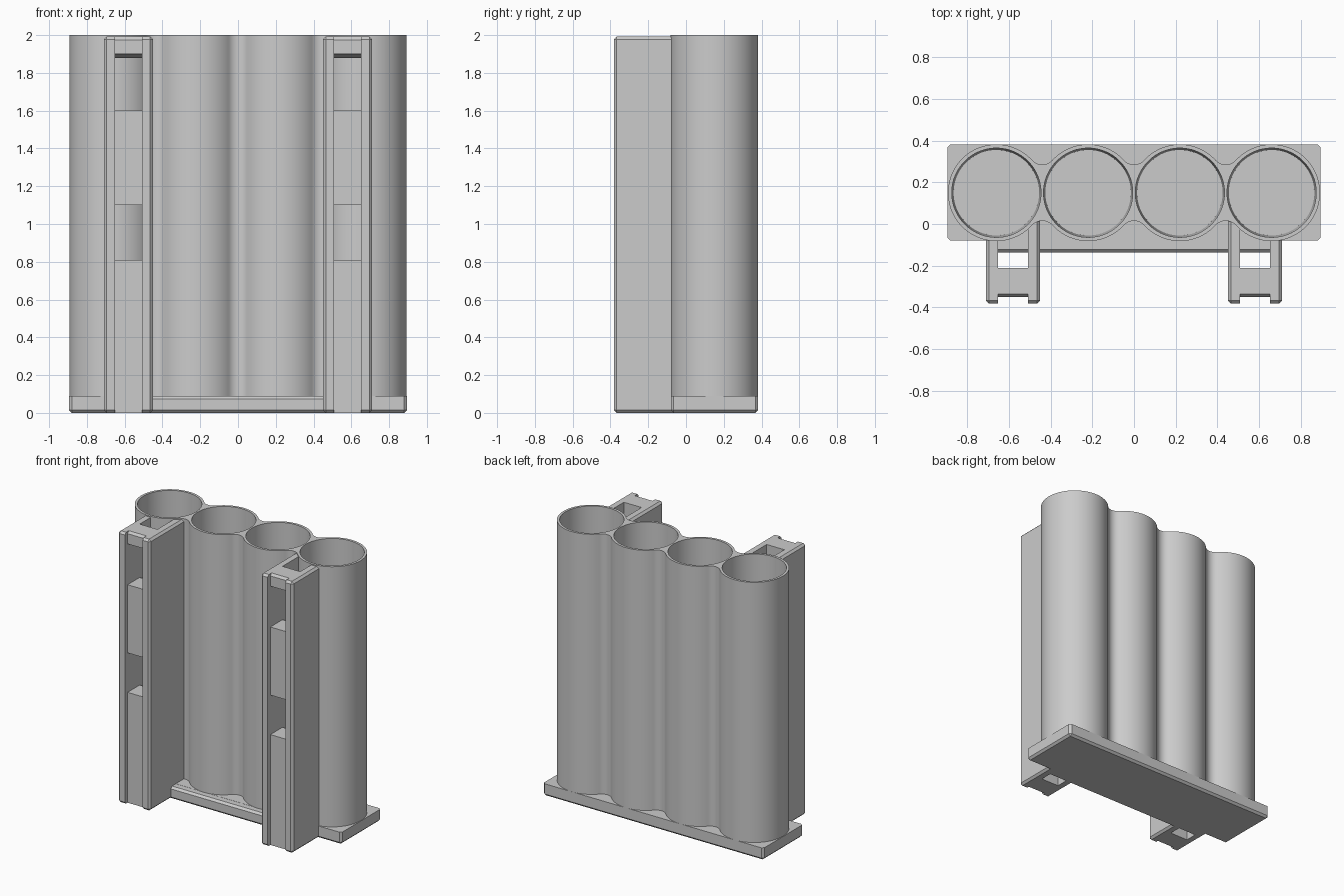
import bpy
import bmesh
from math import atan2, cos, hypot, pi, sin

if "Cube" in bpy.data.objects:
    bpy.data.objects.remove(bpy.data.objects["Cube"])

TUBE_X = (-0.66, -0.22, 0.22, 0.66)
TUBE_Y, TUBE_R, HEIGHT = 0.15, 0.232, 2.0
HALF = 0.22           # half the tube spacing
VALLEY = 0.135        # depth of the blend between tubes, from the tube axis
CHAMFER = 0.015

grey = bpy.data.materials.new("plain_grey")
grey.use_nodes = True
grey.diffuse_color = (0.6, 0.6, 0.6, 1)
grey.node_tree.nodes["Principled BSDF"].inputs["Base Color"].default_value = grey.diffuse_color


def make(name, bm):
    bmesh.ops.recalc_face_normals(bm, faces=bm.faces)
    mesh = bpy.data.meshes.new(name)
    bm.to_mesh(mesh)
    bm.free()
    mesh.materials.append(grey)
    obj = bpy.data.objects.new(name, mesh)
    bpy.context.collection.objects.link(obj)
    return obj


def box(name, lo, hi, chamfer=0, keep_top_sharp=False):
    bm = bmesh.new()
    bmesh.ops.create_cube(bm, size=1)
    for v in bm.verts:
        v.co = [a + (c + 0.5) * (b - a) for c, a, b in zip(v.co, lo, hi)]
    if chamfer:
        edges = [e for e in bm.edges
                 if not (keep_top_sharp and all(v.co.z > hi[2] - 0.001 for v in e.verts))]
        bmesh.ops.bevel(bm, geom=edges, offset=chamfer, segments=1, affect='EDGES')
    return make(name, bm)


def prism(name, points, direction):
    """Extrude a closed outline along a direction."""
    bm = bmesh.new()
    face = bm.faces.new([bm.verts.new(p) for p in points])
    new = bmesh.ops.extrude_face_region(bm, geom=[face])["geom"]
    moved = [g for g in new if isinstance(g, bmesh.types.BMVert)]
    bmesh.ops.translate(bm, verts=moved, vec=direction)
    return make(name, bm)


def bore(x):
    """Slightly tapered hole of one tube."""
    bm = bmesh.new()
    bmesh.ops.create_cone(bm, cap_ends=True, segments=96, radius1=0.205,
                          radius2=0.214, depth=HEIGHT - 0.05)
    bmesh.ops.translate(bm, verts=bm.verts, vec=(x, TUBE_Y, HEIGHT / 2 + 0.045))
    return make("bore_cutter", bm)


def cut(obj, cutters):
    for c in cutters:
        mod = obj.modifiers.new("cut", 'BOOLEAN')
        mod.operation, mod.solver, mod.object = 'DIFFERENCE', 'EXACT', c
    bpy.context.view_layer.update()
    result = obj.evaluated_get(bpy.context.evaluated_depsgraph_get())
    mesh = bpy.data.meshes.new_from_object(result)
    obj.modifiers.clear()
    obj.data = mesh
    for c in cutters:
        bpy.data.objects.remove(c)


def arc(cx, cy, r, start, end, n):
    return [(cx + r * cos(start + (end - start) * i / n),
             cy + r * sin(start + (end - start) * i / n)) for i in range(n + 1)]


# Tube body: four circles joined by concave blends, mirrored front to back
wall = TUBE_R - VALLEY
lift = (HALF ** 2 - wall ** 2) / (2 * wall)
blend_r = hypot(HALF, lift) - TUBE_R
tilt = atan2(lift, HALF)
half_outline = []
for i, x in enumerate(TUBE_X):
    last = i == len(TUBE_X) - 1
    start = pi if i == 0 else pi - tilt
    half_outline += arc(x, 0, TUBE_R, start, 0 if last else tilt, 36)[bool(i):]
    if not last:
        half_outline += arc(x + HALF, lift, blend_r, pi + tilt, 2 * pi - tilt, 16)[1:]
outline = half_outline + [(x, -y) for x, y in reversed(half_outline[1:-1])]
tubes = prism("tube_body", [(x, TUBE_Y + y, 0.03) for x, y in outline],
              (0, 0, HEIGHT - 0.03))
cut(tubes, [bore(x) for x in TUBE_X])

# Base plate with a front shelf between the rails
base = box("base_plate", (-0.895, -0.08, 0), (0.895, 0.382, 0.09), CHAMFER, True)
shelf = box("base_shelf", (-0.69, -0.137, 0), (0.69, 0.1, 0.089), CHAMFER)
parts = [tubes, base, shelf]

# Two hollow rails with a recessed front and windows
for side, x in (("right", -0.58), ("left", 0.58)):
    rail = box(side + "_rail", (x - 0.13, -0.382, 0), (x + 0.13, 0.035, 1.992), CHAMFER)
    a, b = x - 0.072, x + 0.072
    window = [(-0.5, 1.6), (-0.1, 1.6), (-0.1, 1.88), (-0.21, 1.88), (-0.35, 1.9), (-0.5, 1.9)]
    notch = [(-0.5, -0.1), (-0.35, -0.1), (-0.35, 1.975), (-0.33, 2.0), (-0.33, 2.1), (-0.5, 2.1)]
    cutters = [
        box("channel_cutter", (a, -0.21, -0.1), (b, 0.01, 2.1)),
        prism("notch_cutter", [(a, y, z) for y, z in notch], (b - a, 0, 0)),
        prism("upper_window_cutter", [(a, y, z) for y, z in window], (b - a, 0, 0)),
        box("lower_window_cutter", (a, -0.5, 0.81), (b, -0.1, 1.1)),
        bore(x + (0.08 if x > 0 else -0.08)),
    ]
    cut(rail, cutters)
    parts.append(rail)

# Smooth round walls, sharp edges kept
bpy.ops.object.select_all(action='DESELECT')
for obj in parts:
    obj.select_set(True)
bpy.context.view_layer.objects.active = tubes
bpy.ops.object.shade_smooth_by_angle(angle=pi / 7)
